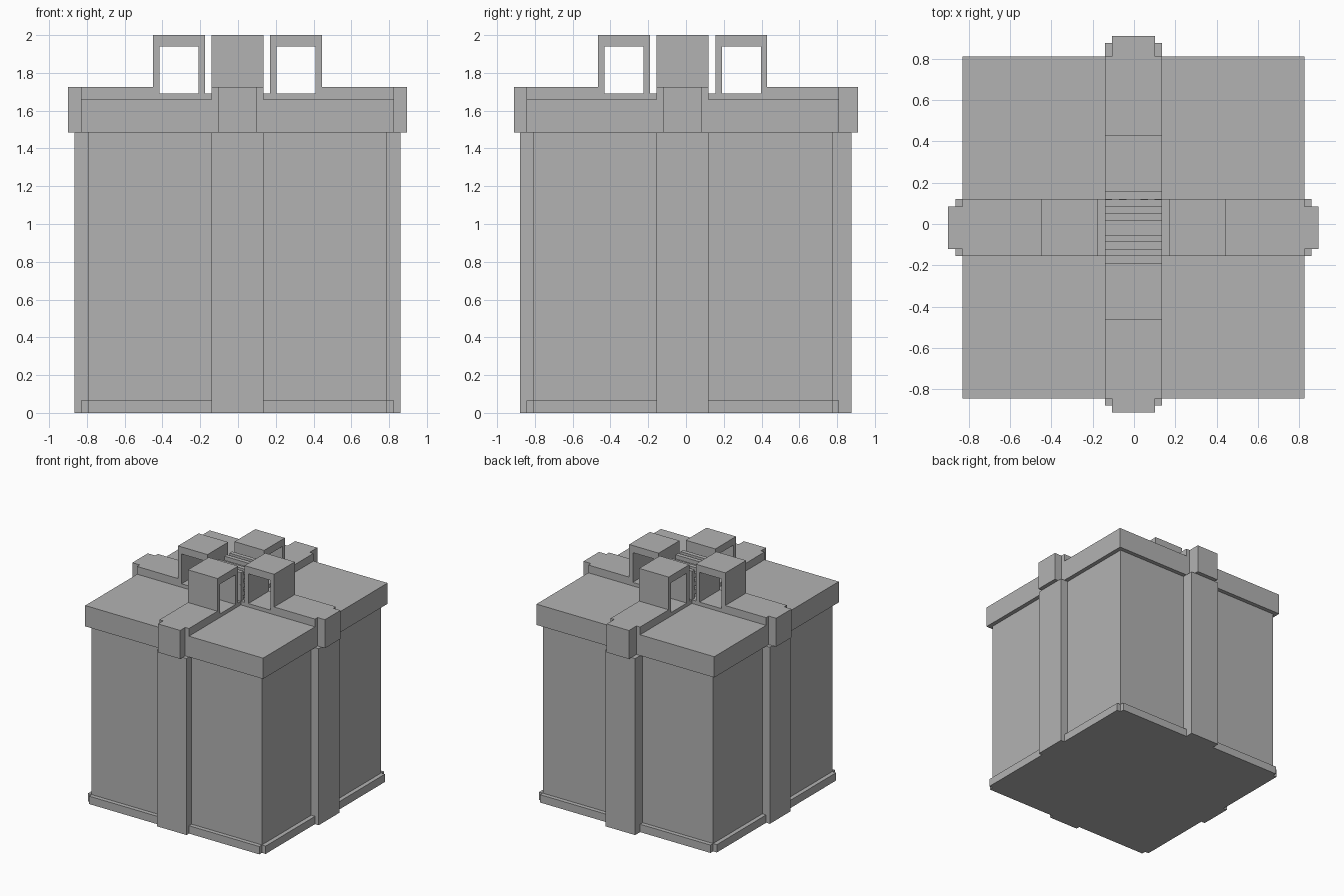
import bpy

cube = bpy.data.objects.get("Cube")
if cube:
    bpy.data.objects.remove(cube, do_unlink=True)

grey = bpy.data.materials.new("plain grey")
grey.use_nodes = True
colour = (0.45, 0.45, 0.45, 1)
grey.diffuse_color = colour
grey.node_tree.nodes["Principled BSDF"].inputs["Base Color"].default_value = colour

CX, CY = -0.0025, -0.0175           # centre of the box and bow
BODY, LID = 0.7925, 0.8275          # half widths
WIDE, NARROW = 0.1375, 0.103        # ribbon half widths
UNIT = 0.0344                       # thickness of thin parts
LID_BASE, LID_TOP, BOW_FLOOR, RIBBON_TOP = 1.485, 1.66, 1.69, 1.725


def box(name, x, y, z):
    """Box from (low, high) ranges."""
    bpy.ops.mesh.primitive_cube_add(size=1, location=[sum(r) / 2 for r in (x, y, z)])
    ob = bpy.context.object
    ob.name = name
    ob.scale = [r[1] - r[0] for r in (x, y, z)]
    bpy.ops.object.transform_apply(location=False, rotation=False, scale=True)
    ob.data.materials.append(grey)
    return ob


def span(centre, half):
    return (centre - half, centre + half)


def arm_box(name, axis, sign, near, far, half, z):
    """Box along one bow arm, at a distance range from the bow centre."""
    centre = (CX, CY)[axis]
    along = tuple(sorted((centre + sign * near, centre + sign * far)))
    across = span((CX, CY)[1 - axis], half)
    x, y = (along, across) if axis == 0 else (across, along)
    return box(name, x, y, z)


# Box body, lid and foot trim with notched corners
box("box_body", span(CX, BODY), span(CY, BODY), (0, LID_BASE))
box("lid", span(CX, LID), span(CY, LID), (LID_BASE, LID_TOP))
box("foot_trim_sides", span(CX, LID), span(CY, BODY), (0, 0.066))
box("foot_trim_ends", span(CX, BODY), span(CY, LID), (0, 0.066))

# Ribbon and bow loops, one arm per side
arms = [("left", 0, 1, 0.862), ("right", 0, -1, 0.862),
        ("back", 1, 1, 0.893), ("front", 1, -1, 0.860)]
for side, axis, sign, reach in arms:
    arm_box(side + "_body_ribbon", axis, sign, BODY - 0.02, reach, WIDE, (0, LID_BASE))
    arm_box(side + "_lid_ribbon_drop", axis, sign, LID, reach + UNIT, NARROW,
            (LID_BASE, RIBBON_TOP))
    arm_box(side + "_lid_ribbon", axis, sign, 0.4475, LID, WIDE, (LID_TOP, RIBBON_TOP))
    arm_box(side + "_bow_floor", axis, sign, WIDE, 0.4475, WIDE, (LID_TOP, BOW_FLOOR))
    arm_box(side + "_loop_inner_wall", axis, sign, 0.1725, 0.2075, WIDE, (BOW_FLOOR, 1.94))
    arm_box(side + "_loop_outer_wall", axis, sign, 0.414, 0.4475, WIDE, (BOW_FLOOR, 1.94))
    arm_box(side + "_loop_top", axis, sign, 0.1725, 0.4475, WIDE, (1.94, 2.0))

# Knot: a core wrapped in crossing layers of thin bars
box("knot_floor", span(CX, WIDE), span(CY, WIDE), (LID_TOP, BOW_FLOOR))
box("knot_core", span(CX, NARROW), span(CY, NARROW), (BOW_FLOOR, BOW_FLOOR + 6 * UNIT))
for layer in range(7):
    low = BOW_FLOOR + layer * UNIT
    axis = layer % 2
    for offset in (-0.12, -0.052, 0.052, 0.12):
        along = span((CX, CY)[axis], WIDE)
        across = span((CX, CY)[1 - axis] + offset, UNIT / 2)
        x, y = (along, across) if axis == 0 else (across, along)
        box("knot_bar", x, y, (low, low + UNIT))
